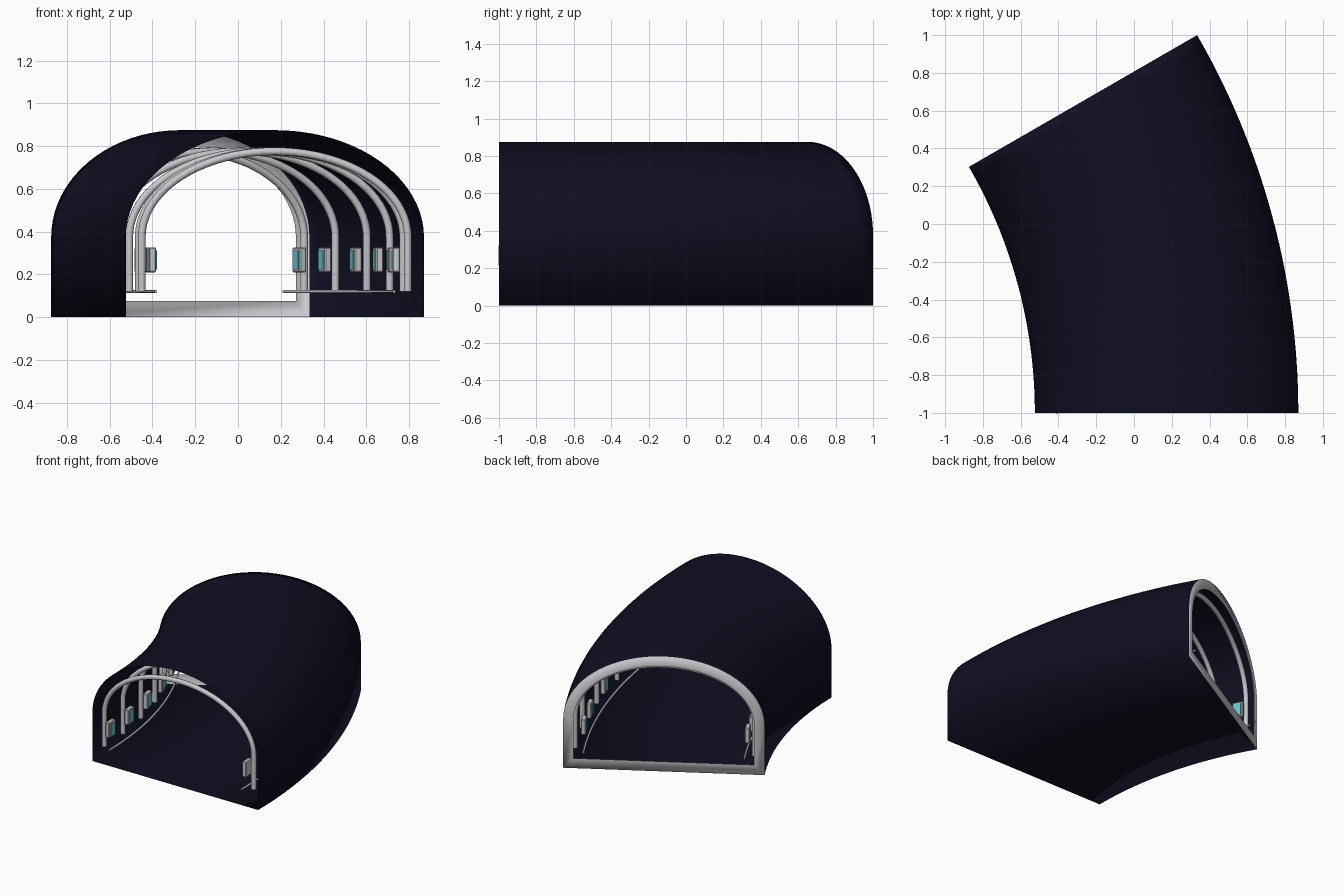
import bpy, bmesh, math
from mathutils import Matrix, Vector

cube = bpy.data.objects.get("Cube")
if cube:
    bpy.data.objects.remove(cube, do_unlink=True)

# Bend: the tunnel sweeps about a vertical axis at (AXIS_X, -1)
AXIS_X, R_IN, R_OUT, BEND = -3.13, 2.605, 4.0, 30
R_MID, HALF = (R_IN + R_OUT) / 2, (R_OUT - R_IN) / 2
SPRING = 0.375  # height where the walls start to arch


def material(name, color, roughness=0.5):
    m = bpy.data.materials.new(name)
    m.use_nodes = True
    m.diffuse_color = (*color, 1)
    node = next(n for n in m.node_tree.nodes if n.type == 'BSDF_PRINCIPLED')
    node.inputs["Base Color"].default_value = (*color, 1)
    node.inputs["Roughness"].default_value = roughness
    return m


navy = material("dark navy", (0.0045, 0.0045, 0.015))
silver = material("silver grey", (0.58, 0.58, 0.61))
teal = material("teal glow", (0.13, 0.55, 0.6))


def at(radius, degrees, z):
    """Point on the bend."""
    a = math.radians(degrees)
    return Vector((AXIS_X + radius * math.cos(a), -1 + radius * math.sin(a), z))


def arch(half, bottom, top, steps=40):
    """Arch outline: straight legs and a half ellipse, as (offset, height)."""
    pts = [(half, bottom)]
    for i in range(steps + 1):
        a = math.pi * i / steps
        pts.append((half * math.cos(a), SPRING + (top - SPRING) * math.sin(a)))
    return pts + [(-half, bottom)]


def link(name, data, *mats):
    ob = bpy.data.objects.new(name, data)
    bpy.context.collection.objects.link(ob)
    for m in mats:
        data.materials.append(m)
    return ob


def tube(name, points, radius):
    cu = bpy.data.curves.new(name, 'CURVE')
    cu.dimensions = '3D'
    cu.bevel_depth = radius
    cu.bevel_resolution = 3
    cu.use_fill_caps = True
    sp = cu.splines.new('POLY')
    sp.points.add(len(points) - 1)
    for p, co in zip(sp.points, points):
        p.co = (*co, 1)
    return link(name, cu, silver)


# Tunnel shell with floor, plus the pale rim closing in the back end
def build_shell():
    bm = bmesh.new()
    outer = arch(HALF, 0, 0.875)
    inner = arch(HALF - 0.073, 0.075, 0.80)
    steps = 30
    loops = [[bm.verts.new(at(R_MID + o, BEND * i / steps, z)) for o, z in outer]
             for i in range(steps + 1)]
    loops.append([bm.verts.new(at(R_MID + o, BEND, z)) for o, z in inner])
    n = len(outer)
    for k, (a, b) in enumerate(zip(loops, loops[1:])):
        for j in range(n):
            f = bm.faces.new((a[j], a[(j + 1) % n], b[(j + 1) % n], b[j]))
            f.smooth = True
            f.material_index = 1 if k == steps else 0
    bmesh.ops.recalc_face_normals(bm, faces=bm.faces)
    me = bpy.data.meshes.new("tunnel_shell")
    bm.to_mesh(me)
    bm.free()
    link("tunnel_shell", me, navy, silver)


build_shell()


# Wall lamp: silver box with a thin teal plate on the side facing the aisle
def lamp(name, radius, degrees, inward):
    bm = bmesh.new()
    box = Matrix.Diagonal((0.034, 0.08, 0.116, 1))
    bmesh.ops.create_cube(bm, size=1, matrix=box)
    bmesh.ops.bevel(bm, geom=bm.edges[:], offset=0.005, segments=1, affect='EDGES')
    plate = Matrix.Translation((inward * 0.018, 0, 0)) @ Matrix.Diagonal((0.006, 0.054, 0.088, 1))
    old = set(bm.faces)
    bmesh.ops.create_cube(bm, size=1, matrix=plate)
    for f in bm.faces:
        f.material_index = 0 if f in old else 1
    me = bpy.data.meshes.new(name)
    bm.to_mesh(me)
    bm.free()
    ob = link(name, me, silver, teal)
    ob.location = at(radius, degrees, 0.268)
    ob.rotation_euler.z = math.radians(degrees)


# Ribs, each carrying a lamp on both legs
for i, deg in enumerate((0.8, 6, 12, 18, 24, 28.8)):
    pts = [at(R_MID + o, deg, z) for o, z in arch(HALF - 0.075, 0.12, 0.776)]
    tube(f"rib_{i + 1}", pts, 0.018)
    lamp_deg = min(deg, 28)
    lamp(f"left_lamp_{i + 1}", R_OUT - 0.13, lamp_deg, -1)
    lamp(f"right_lamp_{i + 1}", R_IN + 0.125, lamp_deg, 1)

# Thin guide rails along both sides
for side, radius in (("left", R_OUT - 0.14), ("right", R_IN + 0.14)):
    tube(f"{side}_rail", [at(radius, d, 0.12) for d in range(BEND + 1)], 0.007)
